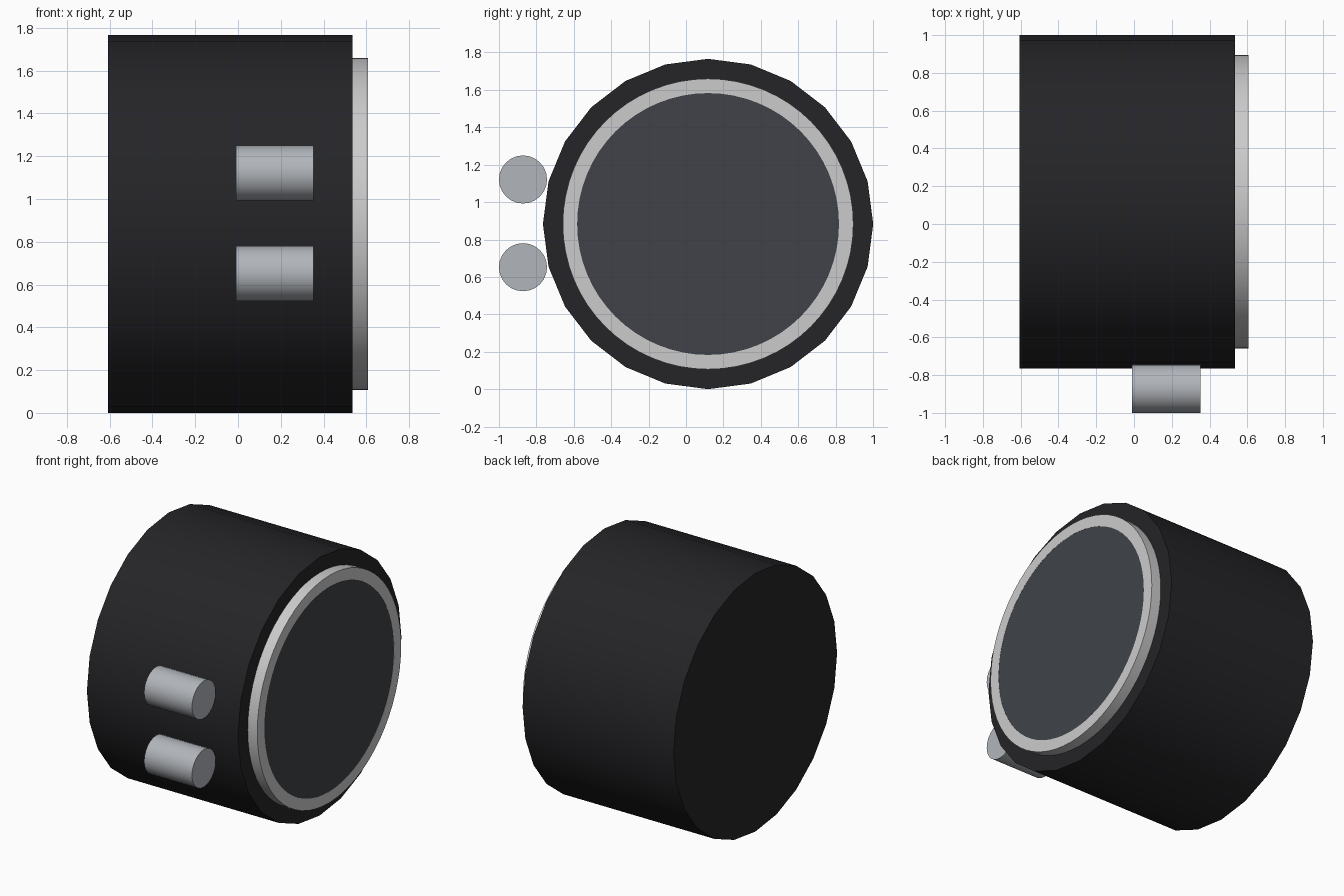
import bpy, bmesh, math

if "Cube" in bpy.data.objects:
    bpy.data.objects.remove(bpy.data.objects["Cube"])

CY, CZ = 0.118, 0.883   # axis of the main drum
FRONT = 0.607


def colour(obj, rgb):
    mat = bpy.data.materials.new(obj.name + "_colour")
    mat.diffuse_color = (*rgb, 1)
    mat.use_nodes = True
    mat.node_tree.nodes["Principled BSDF"].inputs["Base Color"].default_value = mat.diffuse_color
    obj.data.materials.append(mat)


def lathe_x(name, loops, y, z, n, rgb, closed=False):
    """Spin (x, radius) points about an x axis; open profiles get end caps."""
    bm = bmesh.new()
    rings = [[bm.verts.new((x, y + r * math.sin(2 * math.pi * i / n),
                            z + r * math.cos(2 * math.pi * i / n)))
              for i in range(n)] for x, r in loops]
    pairs = list(zip(rings, rings[1:] + rings[:1]))
    for a, b in pairs if closed else pairs[:-1]:
        for i in range(n):
            j = (i + 1) % n
            bm.faces.new((a[i], a[j], b[j], b[i]))
    if not closed:
        bm.faces.new(rings[0])
        bm.faces.new(rings[-1])
    bmesh.ops.recalc_face_normals(bm, faces=bm.faces)
    mesh = bpy.data.meshes.new(name)
    bm.to_mesh(mesh)
    bm.free()
    obj = bpy.data.objects.new(name, mesh)
    bpy.context.collection.objects.link(obj)
    bpy.context.view_layer.objects.active = obj
    obj.select_set(True)
    bpy.ops.object.shade_smooth_by_angle(angle=math.radians(35))
    obj.select_set(False)
    colour(obj, rgb)
    return obj


# Main drum housing
lathe_x("housing", [(-0.607, 0.883), (0.535, 0.883)], CY, CZ, 24, (0.018, 0.018, 0.021))

# Raised metal rim on the face
lathe_x("face_rim", [(0.53, 0.777), (FRONT, 0.777), (FRONT, 0.70), (0.53, 0.70)],
        CY, CZ, 64, (0.52, 0.51, 0.51), closed=True)

# Dark glass disc inside the rim
lathe_x("face_disc", [(0.53, 0.70), (FRONT - 0.001, 0.70)], CY, CZ, 64, (0.05, 0.055, 0.065))

# Two side buttons
for label, z in (("lower", 0.652), ("upper", 1.121)):
    lathe_x(label + "_button", [(-0.01, 0.1285), (0.352, 0.1285)], -0.8715, z, 24,
            (0.44, 0.46, 0.49))
